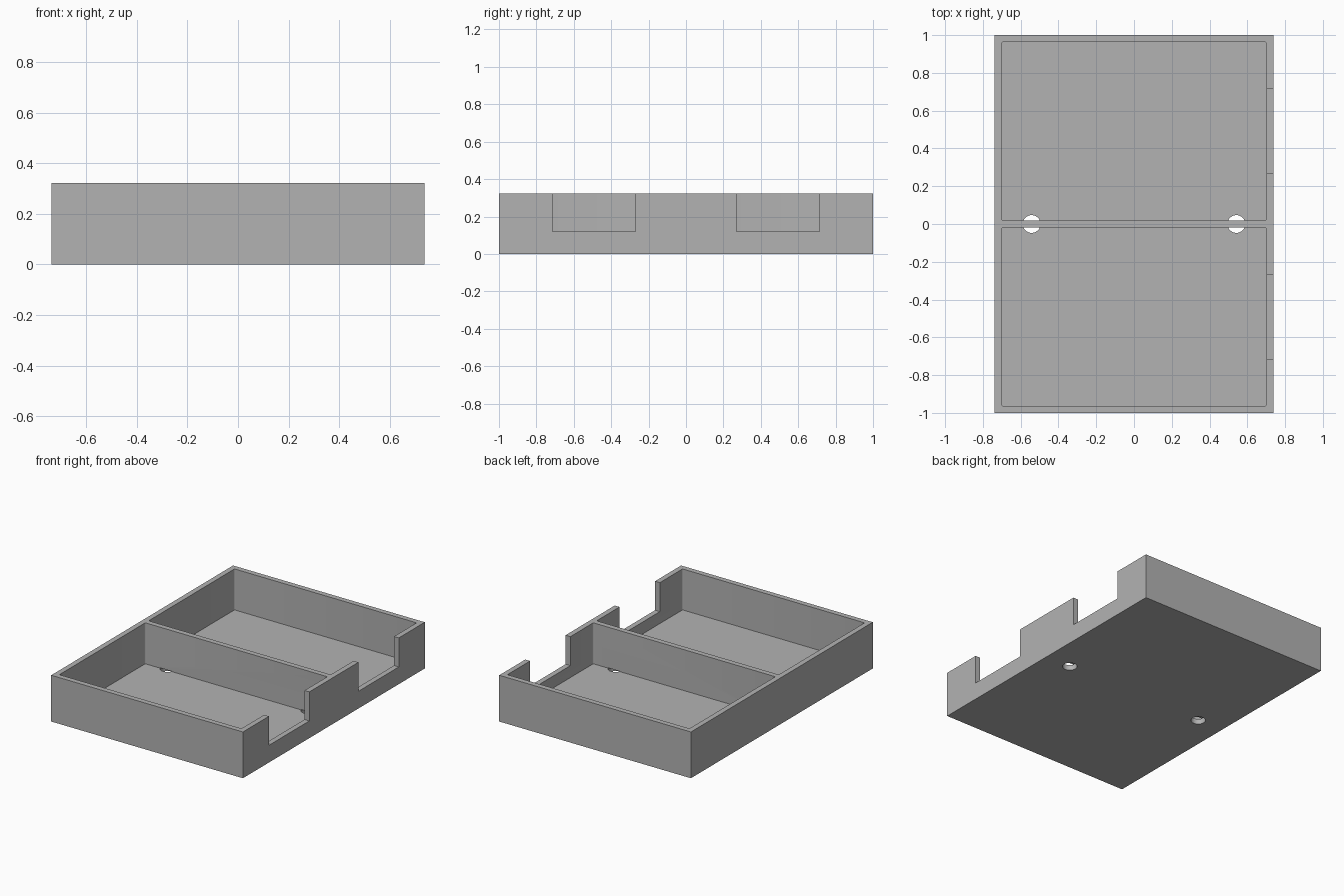
import bpy
import bmesh
from mathutils import Matrix, Vector

default = bpy.data.objects.get("Cube")
if default:
    bpy.data.objects.remove(default, do_unlink=True)

HALF_X, HALF_Y, HEIGHT = 0.738, 1.0, 0.322
WALL, FLOOR = 0.037, 0.037
DIVIDER = 0.0185          # half thickness
ABOVE = HEIGHT + 0.1

grey = bpy.data.materials.new("plain grey")
grey.use_nodes = True
colour = (0.45, 0.45, 0.45, 1)
grey.diffuse_color = colour
grey.node_tree.nodes["Principled BSDF"].inputs["Base Color"].default_value = colour


def add_object(name, bm):
    mesh = bpy.data.meshes.new(name)
    bm.to_mesh(mesh)
    bm.free()
    mesh.materials.append(grey)
    obj = bpy.data.objects.new(name, mesh)
    bpy.context.collection.objects.link(obj)
    return obj


def add_box(name, low, high, corner=0):
    """Box between two corners, with optional rounded upright edges."""
    low, high = Vector(low), Vector(high)
    bm = bmesh.new()
    bmesh.ops.create_cube(bm, size=1)
    bmesh.ops.scale(bm, vec=high - low, verts=bm.verts)
    bmesh.ops.translate(bm, vec=(low + high) / 2, verts=bm.verts)
    if corner:
        upright = [e for e in bm.edges
                   if abs(e.verts[0].co.z - e.verts[1].co.z) > 0.01]
        bmesh.ops.bevel(bm, geom=upright, offset=corner, segments=4,
                        profile=0.5, affect='EDGES')
    return add_object(name, bm)


def add_cylinder(name, x, radius, bottom, top):
    bm = bmesh.new()
    bmesh.ops.create_cone(bm, cap_ends=True, segments=40, radius1=radius,
                          radius2=radius, depth=top - bottom,
                          matrix=Matrix.Translation((x, 0, (bottom + top) / 2)))
    return add_object(name, bm)


tray = add_box("divided_tray", (-HALF_X, -HALF_Y, 0), (HALF_X, HALF_Y, HEIGHT))
cutters = []

for side in (-1, 1):
    # Two compartments either side of the divider
    y0, y1 = sorted((side * DIVIDER, side * (HALF_Y - WALL)))
    cutters.append(add_box("compartment_cutter", (WALL - HALF_X, y0, FLOOR),
                           (HALF_X - WALL, y1, ABOVE), corner=0.009))
    # Open notch in the left wall of each compartment
    y0, y1 = sorted((side * 0.27, side * 0.714))
    cutters.append(add_box("notch_cutter", (HALF_X - WALL - 0.05, y0, 0.12),
                           (HALF_X + 0.1, y1, ABOVE)))
    # Round floor hole beneath the divider
    cutters.append(add_cylinder("hole_cutter", side * 0.542, 0.047,
                                -0.1, FLOOR + 0.002))

bpy.context.view_layer.objects.active = tray
for cutter in cutters:
    cutter.hide_render = True
    cut = tray.modifiers.new(cutter.name, 'BOOLEAN')
    cut.operation = 'DIFFERENCE'
    cut.solver = 'EXACT'
    cut.object = cutter
    bpy.ops.object.modifier_apply(modifier=cut.name)
for cutter in cutters:
    bpy.data.objects.remove(cutter, do_unlink=True)

# Smooth the holes and rounded corners, keep the edges crisp
bpy.ops.object.select_all(action='DESELECT')
tray.select_set(True)
bpy.ops.object.shade_smooth_by_angle()
